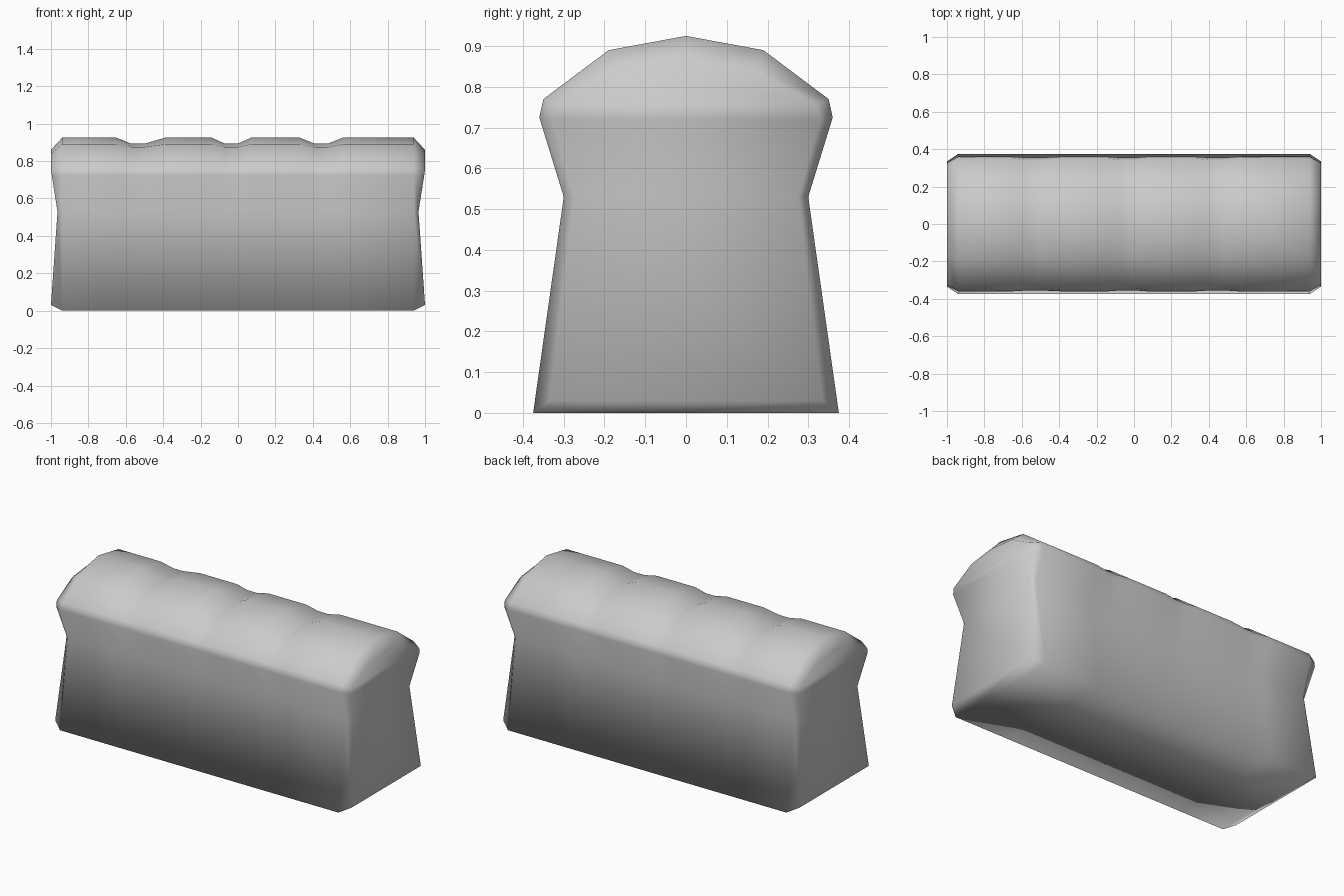
import bpy
import bmesh

cube = bpy.data.objects.get("Cube")
if cube:
    bpy.data.objects.remove(cube, do_unlink=True)

crust = bpy.data.materials.new("light grey crust")
crust.use_nodes = True
GREY = (0.6, 0.6, 0.6, 1)
crust.diffuse_color = GREY
crust.node_tree.nodes["Principled BSDF"].inputs["Base Color"].default_value = GREY

# Half cross-sections from base to ridge: (y, z)
BODY = [(0.375, 0), (0.30, 0.53), (0.36, 0.725), (0.35, 0.77), (0.19, 0.89), (0, 0.925)]
NOTCH = [(0.375, 0), (0.30, 0.53), (0.355, 0.725), (0.342, 0.765), (0.185, 0.875), (0, 0.893)]
END = [(0.335, 0.03), (0.275, 0.53), (0.33, 0.72), (0.32, 0.755), (0.17, 0.84), (0, 0.86)]
END_X = [1, 0.965, 0.995, 1, 1, 1]


def ring(bm, half, xs):
    """Mirror a half section into a full ring of vertices."""
    pts = [(x, y, z) for x, (y, z) in zip(xs, half)]
    pts += [(x, -y, z) for x, y, z in reversed(pts[:-1])]
    return [bm.verts.new(p) for p in pts]


# Stations along the loaf: two ends, four domes and three slashes between them
stations = [(END, [-x for x in END_X]), (BODY, [-0.94] * 6)]
for a, b, c, d in [(-0.65, -0.57, -0.50, -0.39), (-0.14, -0.07, 0, 0.07), (0.33, 0.41, 0.48, 0.56)]:
    stations += [(BODY, [a] * 6), (NOTCH, [b] * 6), (NOTCH, [c] * 6), (BODY, [d] * 6)]
stations += [(BODY, [0.94] * 6), (END, END_X)]

bm = bmesh.new()
rings = [ring(bm, half, xs) for half, xs in stations]
n = len(rings[0])

# Skin of the loaf, including the underside
for r, s in zip(rings, rings[1:]):
    for i in range(n):
        j = (i + 1) % n
        bm.faces.new((r[i], r[j], s[j], s[i]))

# End caps, in strips from base to ridge
for r in (rings[0], rings[-1]):
    for i in range(n // 2):
        strip = [r[i], r[i + 1], r[n - 2 - i], r[n - 1 - i]]
        bm.faces.new(list(dict.fromkeys(strip)))

bmesh.ops.recalc_face_normals(bm, faces=bm.faces)
for f in bm.faces:
    f.smooth = True
mesh = bpy.data.meshes.new("loaf")
bm.to_mesh(mesh)
bm.free()
mesh.materials.append(crust)
loaf = bpy.data.objects.new("loaf", mesh)
bpy.context.collection.objects.link(loaf)
